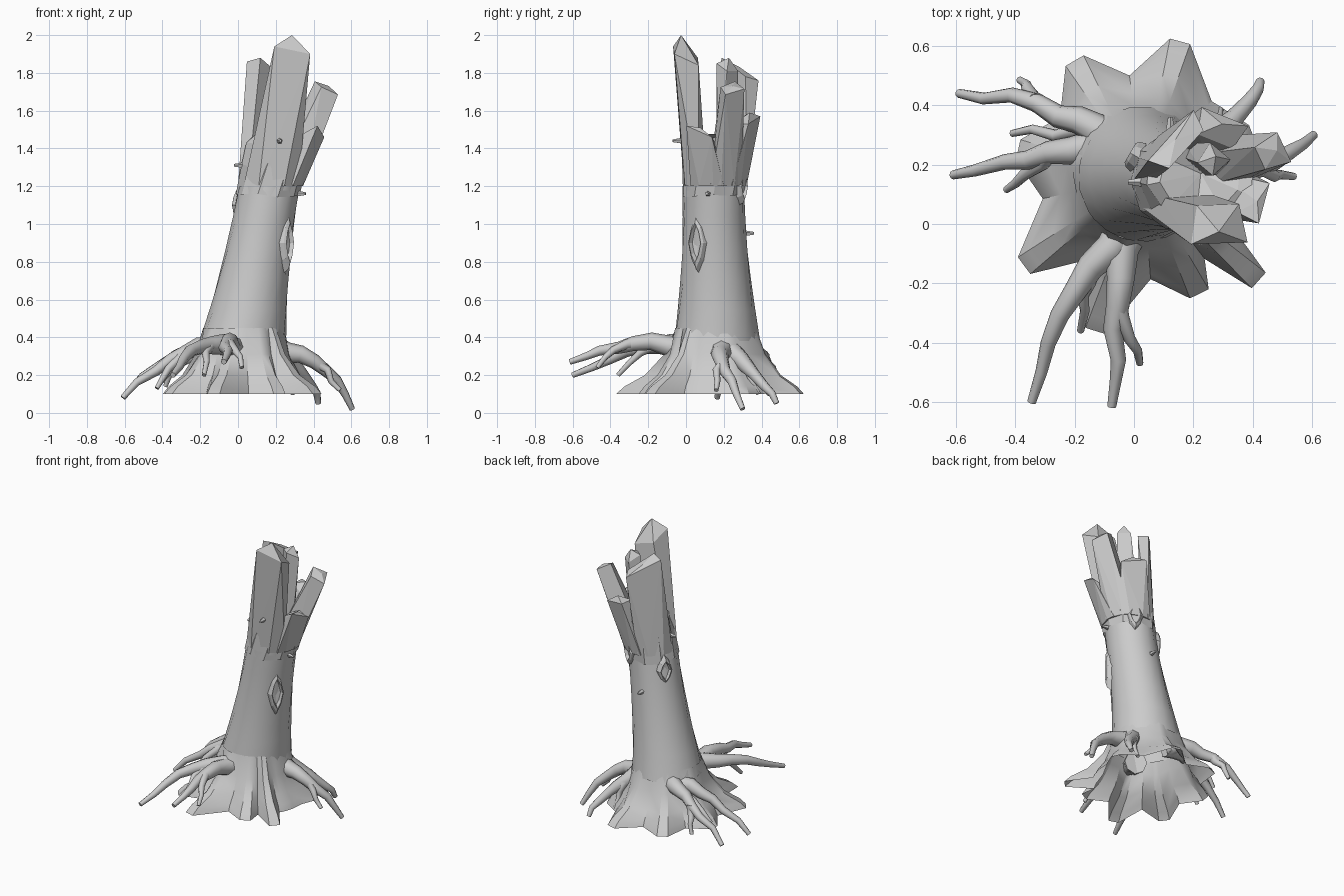
import bpy, bmesh, math, random
from mathutils import Vector

if "Cube" in bpy.data.objects:
    bpy.data.objects.remove(bpy.data.objects["Cube"])

random.seed(4)


def smooth(ob, angle):
    bpy.ops.object.select_all(action='DESELECT')
    ob.select_set(True)
    bpy.context.view_layer.objects.active = ob
    bpy.ops.object.shade_smooth_by_angle(angle=math.radians(angle))


def finish(name, bm, angle=None):
    bmesh.ops.recalc_face_normals(bm, faces=bm.faces)
    me = bpy.data.meshes.new(name)
    bm.to_mesh(me)
    bm.free()
    ob = bpy.data.objects.new(name, me)
    bpy.context.collection.objects.link(ob)
    if angle:
        smooth(ob, angle)
    return ob


def loft(rings, cap=None):
    """Skin closed rings of points; cap is an optional apex for the last ring."""
    bm = bmesh.new()
    vs = [[bm.verts.new(p) for p in r] for r in rings]
    n = len(vs[0])
    for a, b in zip(vs, vs[1:]):
        for i in range(n):
            j = (i + 1) % n
            bm.faces.new((a[i], a[j], b[j], b[i]))
    if cap:
        c = bm.verts.new(cap)
        for i in range(n):
            bm.faces.new((vs[-1][i], vs[-1][(i + 1) % n], c))
    return bm


def polar(deg):
    return Vector((math.cos(math.radians(deg)), math.sin(math.radians(deg)), 0))


def ring(centre, r, n, jit=0.0, turn=0.0):
    pts = []
    for i in range(n):
        p = centre + polar(360 * i / n + turn) * r * (1 + random.uniform(-jit, jit))
        p.z += random.uniform(-jit, jit) * .6
        pts.append(p)
    return pts


# Leaning, tapering trunk described by its axis and radius at height z
def axis(z):
    t = (z - .38) / .82
    return Vector((.025 + .14 * t, .166 - .022 * t, z)), .163 + .067 * (1 - t) ** 2


finish("trunk", loft([ring(*axis(.38 + .82 * k / 5), 18, 0, 7 * k) for k in range(6)]), 35)

# Faceted broken crown with a hollow middle
rim = Vector((.225, .17, 1.45))
finish("crown", loft([ring(Vector((.158, .145, 1.15)), .171, 10, .02),
                      ring(Vector((.19, .156, 1.3)), .175, 10, .03, 6),
                      ring(rim, .183, 10, .05, 12),
                      ring(rim, .135, 10, .05, 12)], rim - Vector((0, 0, .07))), None)


# Splintered shard: from an arc of the crown up to a tilted, pointed tip
def shard(name, deg, arc, top, w, d, tilt, lean, peak, root=.172):
    c, top = Vector((.172, .15, 1.2)), Vector(top)
    out, side = polar(deg), polar(deg + 90)
    up = Vector((0, 0, 1))
    pts = [c + polar(deg + s * arc) * root for s in (-1, -.4, .4, 1)]
    pts += [c + polar(deg + s * arc) * root * .6 + up * .18 for s in (-1, 1)]
    for s in (-1, 1):
        pts.append(top + side * w * s + out * d + up * (tilt * s - lean))
        pts.append(top + side * w * s * .75 - out * d + up * (tilt * s + lean))
    pts.append(top + out * d * .4 + up * peak)
    bm = bmesh.new()
    for p in pts:
        bm.verts.new(p)
    res = bmesh.ops.convex_hull(bm, input=bm.verts)
    inner = {v for v in res["geom_interior"] if isinstance(v, bmesh.types.BMVert)}
    bmesh.ops.delete(bm, geom=list(inner), context='VERTS')
    finish(name, bm)


shard("front_shard", -88, 58, (.285, 0, 1.89), .095, .065, -.02, -.03, .11)
shard("left_shard", 138, 42, (.15, .275, 1.82), .115, .035, .05, .01, .01)
shard("right_shard", 25, 32, (.465, .24, 1.72), .055, .045, .015, .02, .01)
shard("middle_spike", 50, 40, (.265, .215, 1.83), .045, .04, .0, .02, .05, .12)
shard("back_shard", 68, 36, (.29, .32, 1.55), .085, .045, .02, .0, .04)
shard("short_shard", -15, 32, (.4, .08, 1.47), .07, .04, -.03, -.02, .04)

# Flared root base, open underneath: pairs of tip corners with valleys between
C = Vector((.03, .158))
tips = [(-.2, .55), (.155, .615), (-.39, .25), (-.37, -.14), (-.13, -.36),
        (.42, -.19), (.22, -.235), (.4, .3), (.36, .06)]
tips = sorted((Vector(t) - C for t in tips), key=lambda t: math.atan2(t.y, t.x))
outline = []
for t, nxt in zip(tips, tips[1:] + tips[:1]):
    side = Vector((-t.y, t.x)).normalized() * .035
    mid = t.normalized() + nxt.normalized()
    outline += [t - side, t + side, mid.normalized() * .345]
rings = []
for z, w in ((.45, 0), (.31, .2), (.2, .52), (.14, .86), (.1, 1)):
    rings.append([(*(C + (p.normalized() * .216).lerp(p, w)), z) for p in outline])
finish("root_flare", loft(rings), 30)


# Claw-like raised roots: tapered tubes bent through a middle point
def tube(name, a, mid, b, r0, r1, steps=7):
    ctrl = mid * 2 - (a + b) / 2
    pts = []
    for i in range(steps + 1):
        t = i / steps
        p = a * (1 - t) ** 2 + ctrl * 2 * t * (1 - t) + b * t * t
        if 0 < i < steps:
            p += Vector([random.uniform(-.014, .014) for _ in range(3)])
        pts.append(p)
    cu = bpy.data.curves.new(name, 'CURVE')
    cu.dimensions = '3D'
    cu.bevel_depth = 1
    cu.bevel_resolution = 2
    cu.use_fill_caps = True
    sp = cu.splines.new('POLY')
    sp.points.add(steps)
    for i, p in enumerate(pts):
        sp.points[i].co = (*p, 1)
        sp.points[i].radius = r0 + (r1 - r0) * (i / steps) ** .6
    ob = bpy.data.objects.new(name, cu)
    bpy.context.collection.objects.link(ob)
    bpy.ops.object.select_all(action='DESELECT')
    ob.select_set(True)
    bpy.context.view_layer.objects.active = ob
    bpy.ops.object.convert(target='MESH')
    smooth(bpy.context.object, 65)
    return pts


def limb(name, root, mains, twigs):
    paths = [tube(f"{name}_{k + 1}", Vector(root), Vector(m), Vector(e), .075, .015)
             for k, (m, e) in enumerate(mains)]
    for k, (main, joint, end) in enumerate(twigs):
        a, e = paths[main][joint], Vector(end)
        mid = (a + e) / 2 + Vector((0, 0, .025))
        tube(f"{name}_twig_{k + 1}", a, mid, e, .036, .012, 4)


limb("left_root", (-.07, .255, .36),
     [((-.33, .225, .3), (-.61, .165, .08)), ((-.29, .39, .32), (-.59, .44, .1))],
     [(1, 1, (-.41, .305, .16)), (1, 4, (-.385, .485, .14)), (0, 3, (-.43, .115, .13))])
limb("front_root", (-.02, -.01, .34),
     [((-.23, -.27, .335), (-.345, -.6, .2)), ((-.055, -.32, .365), (-.075, -.615, .27))],
     [(0, 2, (-.18, -.36, .2)), (1, 3, (.02, -.47, .24))])
limb("right_root", (.17, .19, .35),
     [((.43, .2, .24), (.605, .3, .02)), ((.33, .35, .22), (.425, .48, .05))],
     [(0, 3, (.54, .16, .12)), (1, 2, (.29, .385, .1))])


# Diamond-shaped bark knots: raised rim around a sunken centre
def knot(name, deg, z, h):
    c, r = axis(z)
    n, u = polar(deg), polar(deg + 90)
    loc = c + n * r

    def diamond(s, d):
        out = []
        for k in range(8):
            a = math.tau * k / 8 + math.pi / 2
            q = s * (.85 if k % 2 else 1)
            out.append(loc + n * d + u * .06 * q * math.cos(a) + Vector((0, 0, h * q * math.sin(a))))
        return out
    finish(name, loft([diamond(1, -.03), diamond(.8, .012), diamond(.62, .022), diamond(.5, 0)],
                      loc - n * .005))


knot("right_knot", -33, .9, .17)
knot("back_knot", 65, 1.2, .11)
knot("left_knot", 150, 1.1, .11)

# Small twig stubs
for k, (deg, z) in enumerate(((-85, 1.44), (-10, 1.16), (180, 1.31), (90, .95))):
    c, r = axis(z)
    d = polar(deg)
    bm = bmesh.new()
    bmesh.ops.create_cone(bm, cap_ends=True, segments=5, radius1=.022, radius2=.008, depth=.08)
    ob = finish(f"twig_stub_{k + 1}", bm)
    ob.location = c + d * r
    ob.rotation_euler = d.to_track_quat('Z', 'Y').to_euler()
